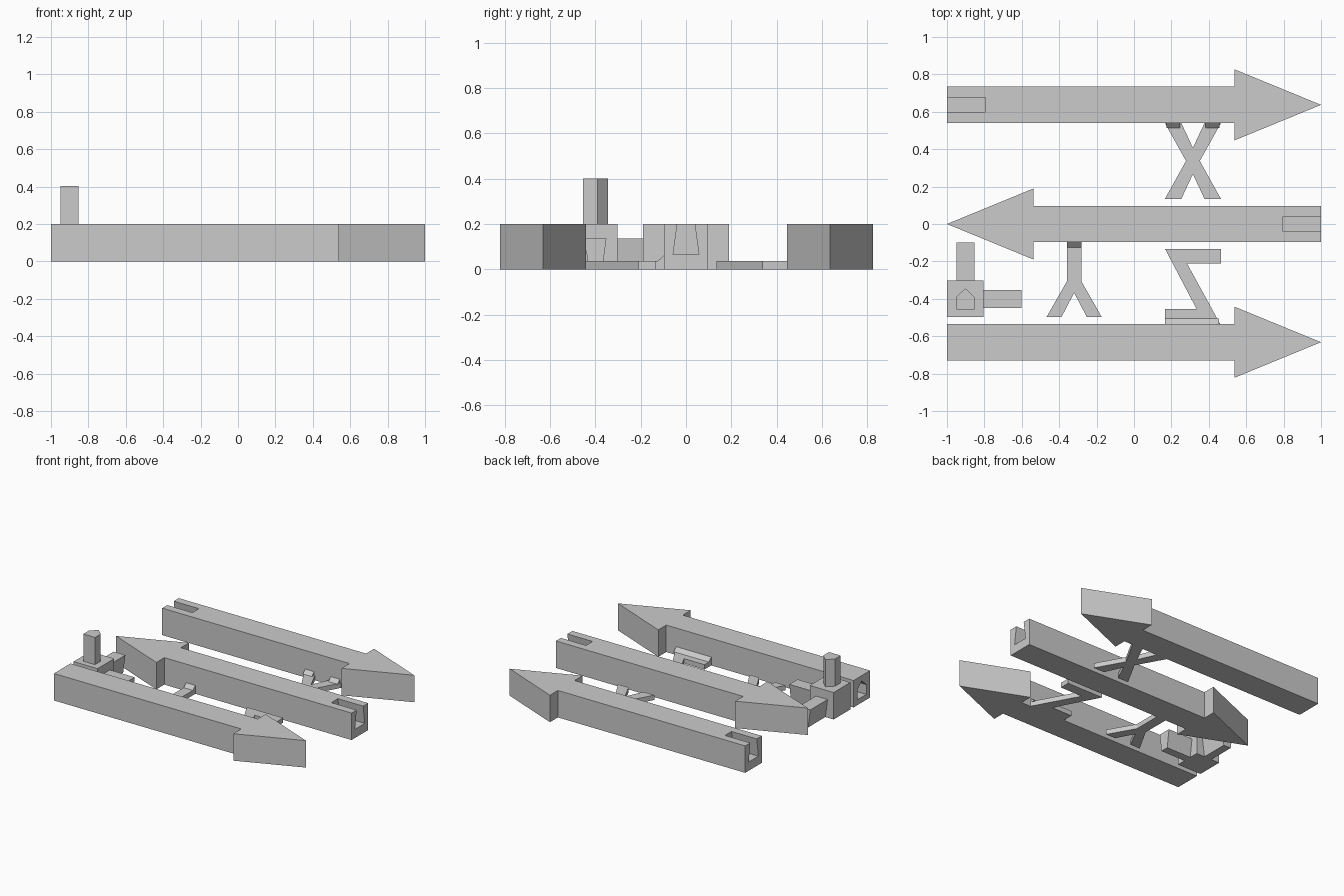
import bpy
import bmesh

cube = bpy.data.objects.get("Cube")
if cube:
    bpy.data.objects.remove(cube, do_unlink=True)

grey = bpy.data.materials.new("plain_grey")
grey.use_nodes = True
grey.diffuse_color = (0.6, 0.6, 0.6, 1)
grey.node_tree.nodes["Principled BSDF"].inputs["Base Color"].default_value = grey.diffuse_color

# Maps a profile point (u, v) and a distance w along the axis to space
PLACE = {
    "X": lambda u, v, w: (w, u, v),
    "Y": lambda u, v, w: (u, w, v),
    "Z": lambda u, v, w: (u, v, w),
}


def prism(name, profile, axis, lo, hi, skew=0):
    """Extrude a flat profile along an axis."""
    bm = bmesh.new()
    rings = [[bm.verts.new(PLACE[axis](u, v, w)) for u, v in profile] for w in (lo, hi)]
    n = len(profile)
    bm.faces.new(rings[0])
    bm.faces.new(rings[1])
    for i in range(n):
        j = (i + 1) % n
        bm.faces.new((rings[0][i], rings[0][j], rings[1][j], rings[1][i]))
    bmesh.ops.recalc_face_normals(bm, faces=bm.faces)
    mesh = bpy.data.meshes.new(name)
    bm.to_mesh(mesh)
    bm.free()
    mesh.materials.append(grey)
    obj = bpy.data.objects.new(name, mesh)
    bpy.context.collection.objects.link(obj)
    return obj


def cut(target, cutter):
    """Subtract the cutter, then remove it."""
    mod = target.modifiers.new("socket", "BOOLEAN")
    mod.operation = "DIFFERENCE"
    mod.solver = "EXACT"
    mod.object = cutter
    bpy.context.view_layer.objects.active = target
    bpy.ops.object.modifier_apply(modifier=mod.name)
    bpy.data.objects.remove(cutter, do_unlink=True)


def arrow(name, y, d):
    """Arrow bar pointing towards d along x."""
    half = [(-1, 0.097), (0.537, 0.097), (0.537, 0.19)]
    outline = half + [(1, 0)] + [(x, -w) for x, w in reversed(half)]
    return prism(name, [(d * x, y + w) for x, w in outline], "Z", 0, 0.2)


def dovetail(c, bottom, top, z0, z1):
    return [(c - bottom, z0), (c + bottom, z0), (c + top, z1), (c - top, z1)]


def house(cx, cy, w, low, shoulder, tip):
    return [(cx - w, cy + low), (cx + w, cy + low), (cx + w, cy + shoulder),
            (cx, cy + tip), (cx - w, cy + shoulder)]


# Arrow bars with their sockets
front_arrow = arrow("front_arrow", -0.632, 1)
cut(front_arrow, prism("house_cutter", house(-0.632, 0.1, 0.053, -0.06, 0.012, 0.06),
                       "X", -1.1, -0.795))
for name, y, d in (("middle_arrow", 0, -1), ("back_arrow", 0.637, 1)):
    bar = arrow(name, y, d)
    lo, hi = sorted((-1.1 * d, -0.793 * d))
    # the narrow mouth continues past the top face
    cut(bar, prism("slot_cutter", dovetail(y, 0.057, 0.037, 0.065, 0.21), "X", lo, hi))

# Corner hub with three keyed pegs
HX, HY = -0.902, -0.4
prism("hub", [(-1, -0.498), (-0.804, -0.498), (-0.804, -0.302), (-1, -0.302)], "Z", 0, 0.2)
prism("side_peg", dovetail(HY, 0.03, 0.048, 0, 0.135), "X", -0.81, -0.602)
prism("back_peg", dovetail(HX, 0.03, 0.048, 0, 0.135), "Y", -0.31, -0.1)
prism("upright_peg", house(HX, HY, 0.048, -0.056, 0.01, 0.056), "Z", 0.19, 0.402)

# Thin flat plates beside the bars
T = 0.036
CX, CY = 0.315, 0.337
upper = [(-0.15, 0.203), (-0.062, 0.203), (0, 0.07), (0.062, 0.203), (0.15, 0.203)]
cross = upper + [(0.037, 0)] + [(-x, -y) for x, y in upper] + [(-0.037, 0)]
prism("cross_plate", [(CX + x, CY + y) for x, y in cross], "Z", 0, T)

FX = -0.32
fork_half = [(0.038, -0.095), (0.038, -0.305), (0.148, -0.498), (0.068, -0.498)]
fork = fork_half + [(0, -0.368)] + [(-x, y) for x, y in reversed(fork_half)]
prism("fork_plate", [(FX + x, y) for x, y in fork], "Z", 0, T)

prism("zigzag_plate", [(0.167, -0.135), (0.465, -0.135), (0.465, -0.21), (0.283, -0.21),
                       (0.462, -0.537), (0.167, -0.537), (0.167, -0.455), (0.335, -0.455)],
      "Z", 0, T)


# Sloped braces joining the plates to the bars
def brace(name, x0, x1, wall, run):
    prism(name, [(wall + run, T - 0.005), (wall + run, T), (wall, T + 0.026),
                 (wall, T - 0.005)], "X", x0, x1)


brace("zigzag_brace", 0.167, 0.455, -0.535, 0.03)
brace("fork_brace", FX - 0.038, FX + 0.038, -0.097, -0.028)
for side, label in ((-1, "right"), (1, "left")):
    x0, x1 = sorted((CX + side * 0.142, CX + side * 0.068))
    brace("cross_brace_" + label, x0, x1, 0.54, -0.028)
